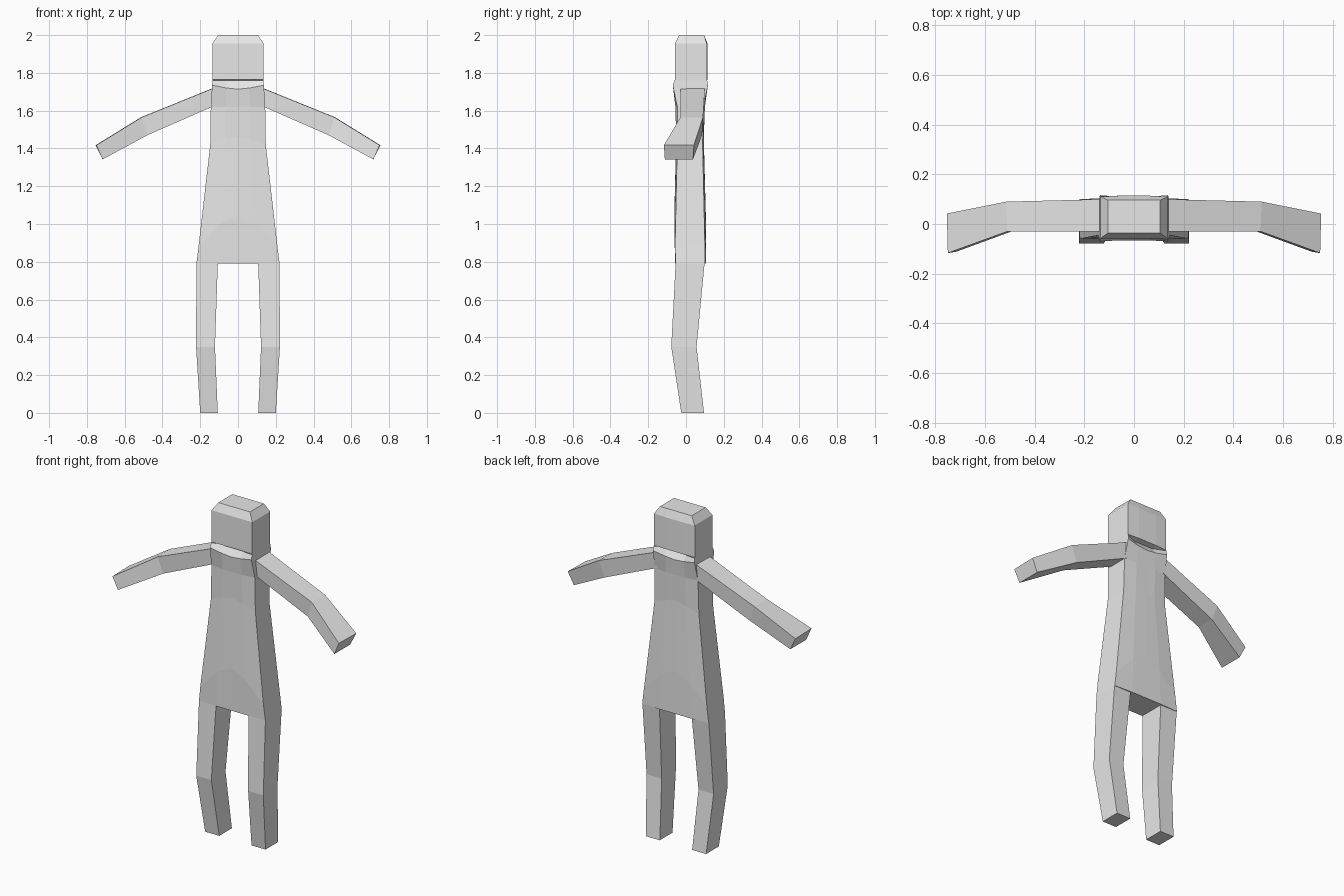
import bpy
import bmesh

if "Cube" in bpy.data.objects:
    bpy.data.objects.remove(bpy.data.objects["Cube"], do_unlink=True)

grey = bpy.data.materials.new("light grey")
grey.use_nodes = True
grey.diffuse_color = (0.8, 0.8, 0.8, 1)
grey.node_tree.nodes["Principled BSDF"].inputs["Base Color"].default_value = (0.8, 0.8, 0.8, 1)


def loft(name, rings):
    """Skin closed rings of equal length and cap both ends."""
    bm = bmesh.new()
    rows = [[bm.verts.new(p) for p in ring] for ring in rings]
    n = len(rows[0])
    for a, b in zip(rows, rows[1:]):
        for i in range(n):
            j = (i + 1) % n
            bm.faces.new((a[i], a[j], b[j], b[i]))
    bm.faces.new(rows[0][::-1])
    bm.faces.new(rows[-1])
    bmesh.ops.recalc_face_normals(bm, faces=bm.faces)
    mesh = bpy.data.meshes.new(name)
    bm.to_mesh(mesh)
    bm.free()
    mesh.materials.append(grey)
    obj = bpy.data.objects.new(name, mesh)
    bpy.context.collection.objects.link(obj)
    return obj


def body_ring(zs, zm, w, front_side, front_mid, back_side, back_mid):
    """Five columns in front and behind; the middle three may sit at another height."""
    cols = [(-1, zs), (-0.45, zm), (0, zm + 0.4 * (zm - zs)), (0.45, zm), (1, zs)]
    front = [(f * w, front_side if abs(f) == 1 else front_mid, z) for f, z in cols]
    back = [(f * w, back_side if abs(f) == 1 else back_mid, z) for f, z in cols]
    return front + back[::-1]


# Torso, neck groove and head in one skin
loft("torso_and_head", [body_ring(*r) for r in (
    (0.79, 0.79, 0.22, -0.055, -0.058, 0.10, 0.105),
    (0.88, 1.00, 0.209, -0.058, -0.062, 0.10, 0.105),
    (1.42, 1.45, 0.147, -0.046, -0.052, 0.088, 0.094),
    (1.62, 1.62, 0.144, -0.046, -0.056, 0.092, 0.100),
    (1.735, 1.72, 0.137, -0.070, -0.066, 0.116, 0.110),
    (1.76, 1.76, 0.135, -0.060, -0.035, 0.112, 0.080),
    (1.765, 1.765, 0.135, -0.058, -0.058, 0.110, 0.114),
    (1.955, 1.955, 0.135, -0.058, -0.058, 0.110, 0.114),
    (2.0, 2.0, 0.105, -0.036, -0.036, 0.096, 0.096),
)])

for side, s in (("left", 1), ("right", -1)):
    # Arm sections: top x, top z, bottom x, bottom z, front y, back y
    arm = [(0.115, 1.725, 0.115, 1.63, -0.03, 0.10),
           (0.51, 1.565, 0.48, 1.47, -0.03, 0.09),
           (0.75, 1.417, 0.717, 1.342, -0.117, 0.042)]
    loft(side + "_arm", [[(s * tx, yf, tz), (s * (tx + 0.004), yb, tz),
                          (s * bx, yb - 0.005, bz), (s * bx, yf + 0.005, bz)]
                         for tx, tz, bx, bz, yf, yb in arm])
    # Leg sections: z, inner x, outer x, front y, back y
    leg = [(0.0, 0.107, 0.20, -0.025, 0.095),
           (0.35, 0.122, 0.222, -0.078, 0.056),
           (0.79, 0.107, 0.22, -0.055, 0.098)]
    loft(side + "_leg", [[(s * xi, yf, z), (s * xo, yf, z), (s * xo, yb, z), (s * xi, yb, z)]
                         for z, xi, xo, yf, yb in leg])
